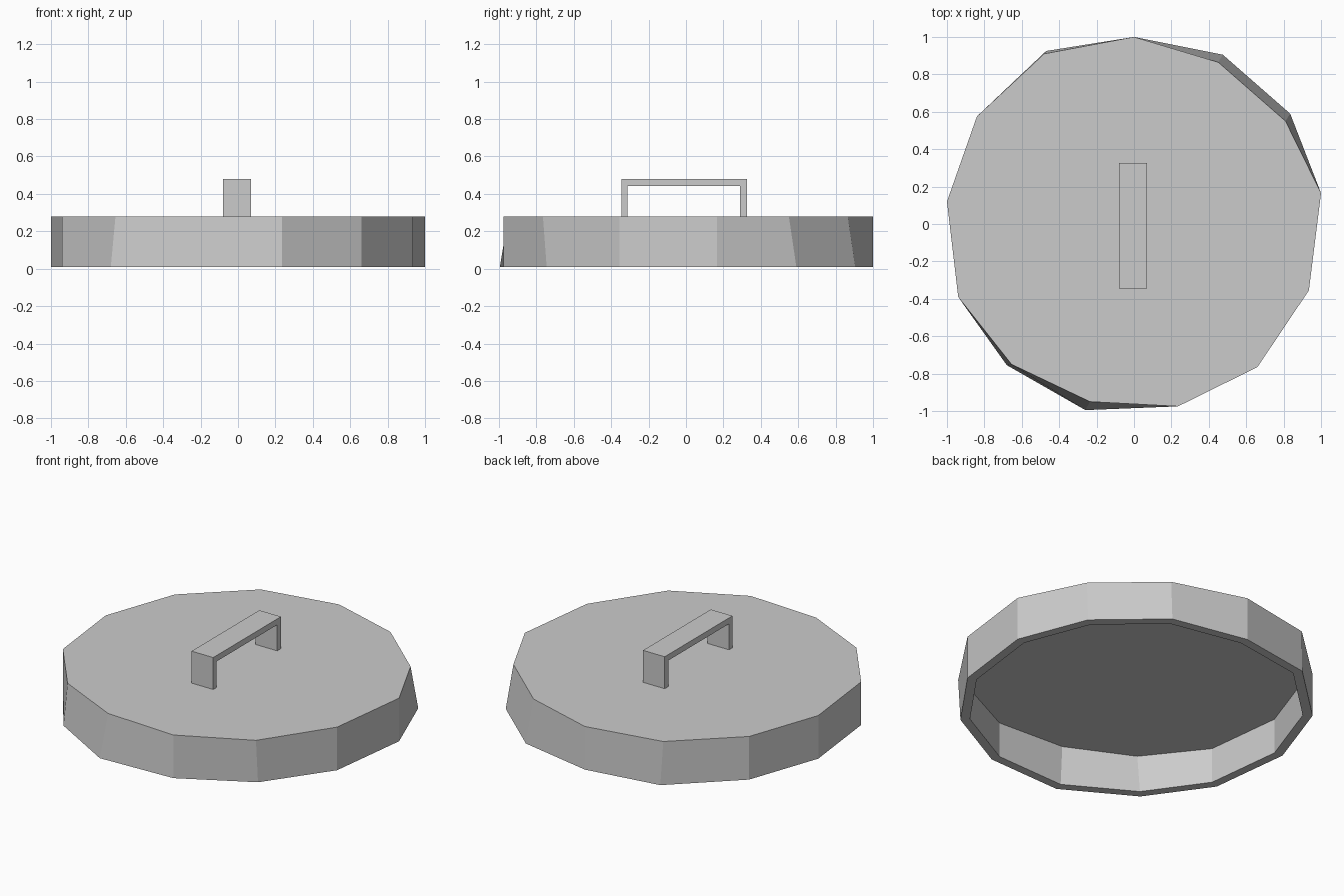
import bpy
import bmesh
from mathutils import Vector

cube = bpy.data.objects.get("Cube")
if cube:
    bpy.data.objects.remove(cube, do_unlink=True)

grey = bpy.data.materials.new("plain_grey")
grey.use_nodes = True
grey.diffuse_color = (0.6, 0.6, 0.6, 1)
grey.node_tree.nodes["Principled BSDF"].inputs["Base Color"].default_value = grey.diffuse_color


def add_object(name, bm):
    bmesh.ops.recalc_face_normals(bm, faces=bm.faces)
    mesh = bpy.data.meshes.new(name)
    bm.to_mesh(mesh)
    bm.free()
    mesh.materials.append(grey)
    obj = bpy.data.objects.new(name, mesh)
    bpy.context.collection.objects.link(obj)
    return obj


# Hand-cut, slightly uneven thirteen-sided outline of the lid
OUTLINE = [(0, 1), (-.48, .91), (-.84, .575), (-1, .12), (-.94, -.39),
           (-.655, -.75), (-.235, -.95), (.235, -.975), (.66, -.765),
           (.935, -.355), (1, .165), (.81, .55), (.45, .865)]
# Corners whose lower end leans away from the upper one
LEAN = {1: (.01, .015), 5: (-.025, -.005), 6: (-.025, -.045),
        8: (0, .02), 11: (.025, .04), 12: (.025, .04)}
TOP, FLOOR, BOTTOM, WALL = .28, .23, .01, .055


def ring(bm, z, lower, inset):
    verts = []
    for i, corner in enumerate(OUTLINE):
        p = Vector(corner)
        if lower:
            p += Vector(LEAN.get(i, (0, 0)))
        p *= 1 - inset
        verts.append(bm.verts.new((p.x, p.y, z)))
    return verts


# Lid: flat cap, outer wall, rim, inner wall and inner ceiling
bm = bmesh.new()
rings = [ring(bm, TOP, False, 0), ring(bm, BOTTOM, True, 0),
         ring(bm, BOTTOM, True, WALL), ring(bm, FLOOR, False, WALL)]
bm.faces.new(rings[0])
bm.faces.new(rings[-1])
count = len(OUTLINE)
for a, b in zip(rings, rings[1:]):
    for i in range(count):
        j = (i + 1) % count
        bm.faces.new((a[i], a[j], b[j], b[i]))
add_object("lid", bm)

# Handle: a square bracket profile extruded across its width
profile = [(-.345, .275), (-.345, .48), (.325, .48), (.325, .275),
           (.288, .275), (.288, .443), (-.312, .443), (-.312, .275)]
bm = bmesh.new()
side = bm.faces.new([bm.verts.new((-.08, y, z)) for y, z in profile])
grown = bmesh.ops.extrude_face_region(bm, geom=[side])
moved = [v for v in grown["geom"] if isinstance(v, bmesh.types.BMVert)]
bmesh.ops.translate(bm, verts=moved, vec=(.15, 0, 0))
add_object("handle", bm)
